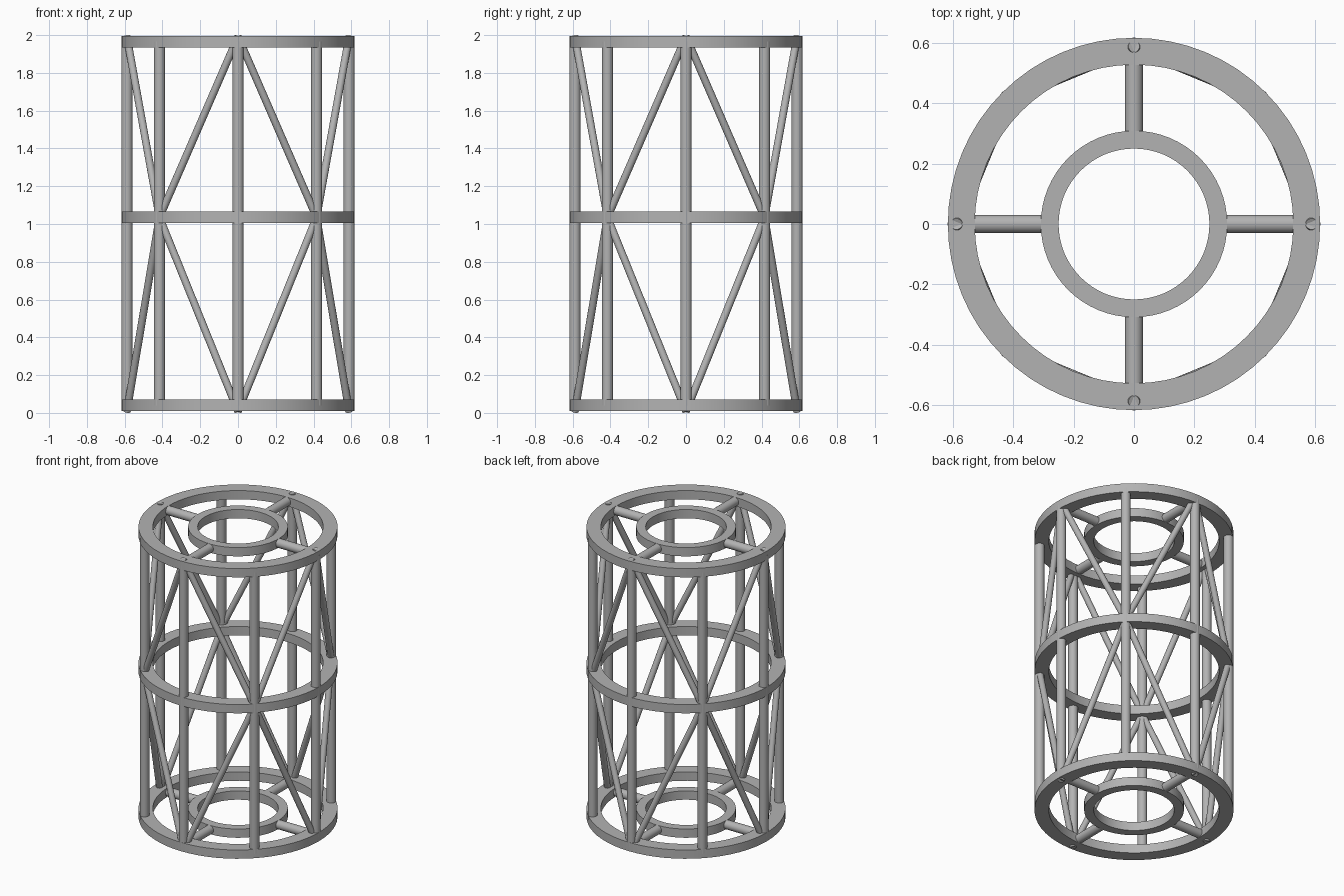
import bpy, bmesh, math
from mathutils import Vector

cube = bpy.data.objects.get("Cube")
if cube:
    bpy.data.objects.remove(cube, do_unlink=True)

metal = bpy.data.materials.new("grey_metal")
metal.use_nodes = True
GREY = (0.45, 0.45, 0.45, 1)
metal.diffuse_color = GREY
metal.node_tree.nodes["Principled BSDF"].inputs["Base Color"].default_value = GREY

TUBE_R = 0.588           # radius on which the struts stand
BOTTOM, MIDDLE, TOP = 0.04, 1.035, 1.965


def finish(name, bm):
    bmesh.ops.recalc_face_normals(bm, faces=bm.faces)
    mesh = bpy.data.meshes.new(name)
    bm.to_mesh(mesh)
    bm.free()
    mesh.materials.append(metal)
    obj = bpy.data.objects.new(name, mesh)
    bpy.context.collection.objects.link(obj)
    bpy.ops.object.select_all(action='DESELECT')
    obj.select_set(True)
    bpy.context.view_layer.objects.active = obj
    bpy.ops.object.shade_smooth_by_angle(angle=math.radians(35))
    return obj


def ring(name, inner, outer, z, height=0.06, sides=64):
    """Rectangular section spun round the z axis."""
    bm = bmesh.new()
    section = [(inner, -1), (outer, -1), (outer, 1), (inner, 1)]
    verts = [bm.verts.new((r, 0, z + s * height / 2)) for r, s in section]
    edges = [bm.edges.new((verts[i], verts[(i + 1) % 4])) for i in range(4)]
    bmesh.ops.spin(bm, geom=verts + edges, axis=(0, 0, 1), cent=(0, 0, 0),
                   angle=math.tau, steps=sides, use_merge=True)
    bmesh.ops.remove_doubles(bm, verts=bm.verts, dist=0.0001)
    finish(name, bm)


def tube(name, start, end, radius, sides=24):
    """Capped cylinder between two points."""
    axis = end - start
    bm = bmesh.new()
    bmesh.ops.create_cone(bm, cap_ends=True, segments=sides, radius1=radius,
                          radius2=radius, depth=axis.length)
    obj = finish(name, bm)
    obj.location = (start + end) / 2
    obj.rotation_euler = axis.to_track_quat('Z', 'Y').to_euler()


def polar(radius, step, z):
    a = step * math.pi / 4
    return Vector((radius * math.cos(a), radius * math.sin(a), z))


# Outer hoops
for label, z in (("bottom", BOTTOM), ("middle", MIDDLE), ("top", TOP)):
    ring(label + "_hoop", 0.528, 0.617, z)

# Inner hubs and their four spokes
for label, z in (("bottom", BOTTOM), ("top", TOP)):
    ring(label + "_hub", 0.25, 0.309, z)
    for k in range(0, 8, 2):
        tube(f"{label}_spoke_{k // 2 + 1}", polar(0.285, k, z), polar(0.56, k, z), 0.03)

# Eight upright posts
for k in range(8):
    tube(f"post_{k + 1}", polar(TUBE_R, k, BOTTOM), polar(TUBE_R, k, TOP), 0.03)

# Diagonal braces from the end hoops to the middle hoop
for label, z in (("lower", 0.008), ("upper", 1.992)):
    for k in range(0, 8, 2):
        for side in (-1, 1):
            tube(f"{label}_brace_{k + (side + 1) // 2 + 1}", polar(TUBE_R, k, z),
                 polar(TUBE_R, k + side, MIDDLE), 0.02)
